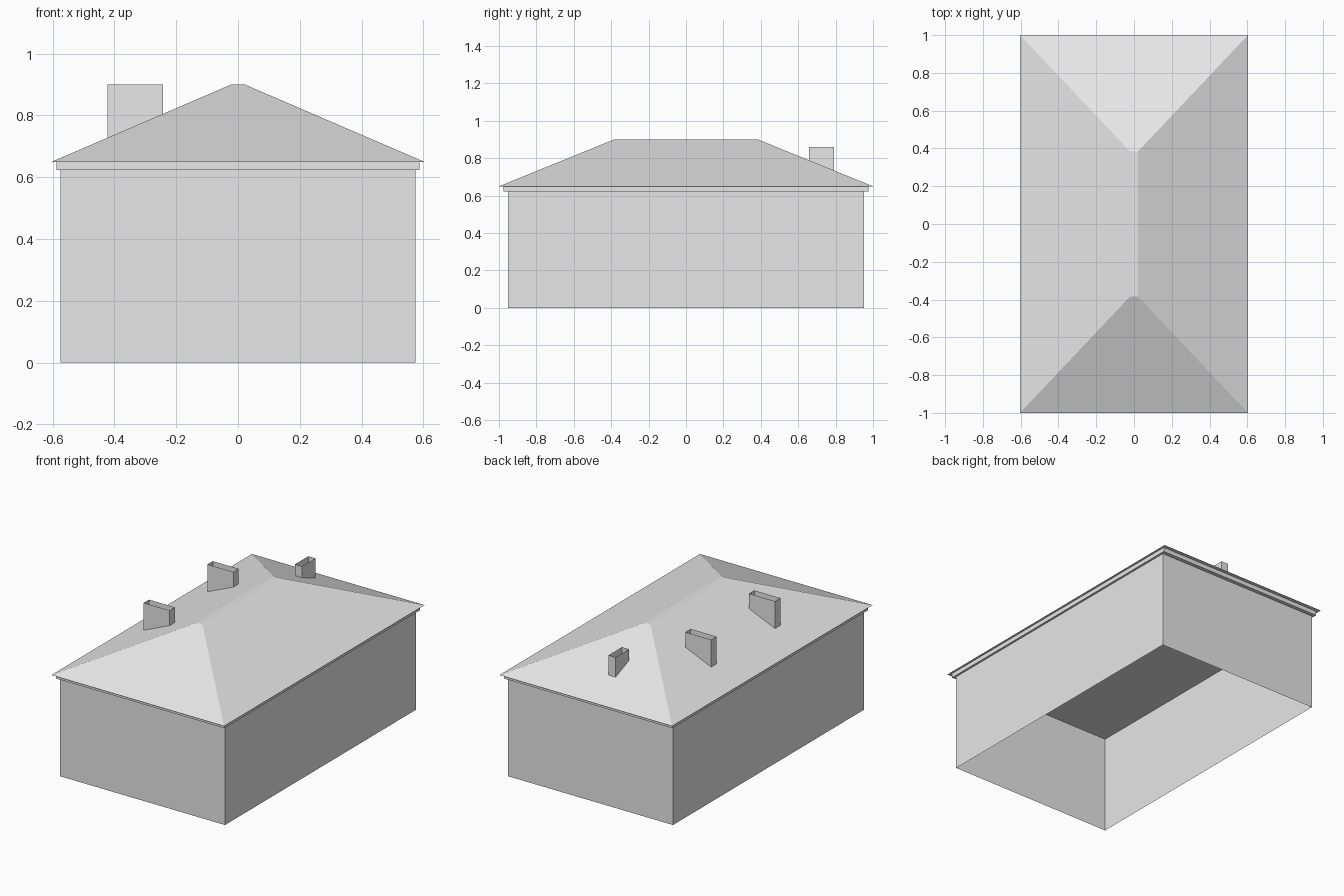
import bpy
import bmesh

cube = bpy.data.objects.get("Cube")
if cube:
    bpy.data.objects.remove(cube, do_unlink=True)

grey = bpy.data.materials.new("plain_grey")
grey.use_nodes = True
grey.diffuse_color = (0.8, 0.8, 0.8, 1)
grey.node_tree.nodes["Principled BSDF"].inputs["Base Color"].default_value = (0.8, 0.8, 0.8, 1)

EAVE_X, EAVE_Y, EAVE_Z = 0.603, 1.0, 0.65
RIDGE_X, RIDGE_Y, RIDGE_Z = 0.022, 0.385, 0.9
SOFFIT_Z = 0.623


def slope_height(x, y):
    """Height of the hipped roof surface over a point."""
    along_x = (EAVE_X - abs(x)) / (EAVE_X - RIDGE_X)
    along_y = (EAVE_Y - abs(y)) / (EAVE_Y - RIDGE_Y)
    return EAVE_Z + (RIDGE_Z - EAVE_Z) * min(along_x, along_y, 1)


def rectangle(x0, x1, y0, y1):
    return [(x0, y0), (x1, y0), (x1, y1), (x0, y1)]


def loft(name, lower, upper, cap_bottom=False, cap_top=False):
    """Join two four-cornered rings with side walls and optional caps."""
    bm = bmesh.new()
    low = [bm.verts.new(p) for p in lower]
    top = [bm.verts.new(p) for p in upper]
    for i in range(4):
        j = (i + 1) % 4
        bm.faces.new((low[i], low[j], top[j], top[i]))
    if cap_bottom:
        bm.faces.new(low[::-1])
    if cap_top:
        bm.faces.new(top)
    mesh = bpy.data.meshes.new(name)
    bm.to_mesh(mesh)
    bm.free()
    mesh.materials.append(grey)
    obj = bpy.data.objects.new(name, mesh)
    bpy.context.collection.objects.link(obj)
    return obj


def ring(half_x, half_y, z):
    return [(x, y, z) for x, y in rectangle(-half_x, half_x, -half_y, half_y)]


# Walls, open underneath
loft("walls", ring(0.575, 0.951, 0), ring(0.575, 0.951, SOFFIT_Z))

# Fascia band, whose underside is also the ceiling
loft("fascia", ring(0.588, 0.975, SOFFIT_Z), ring(0.588, 0.975, EAVE_Z), cap_bottom=True)

# Hipped roof with a narrow flat ridge
loft("roof", ring(EAVE_X, EAVE_Y, EAVE_Z), ring(RIDGE_X, RIDGE_Y, RIDGE_Z),
     cap_bottom=True, cap_top=True)


def chimney(name, x0, x1, y0, y1, top):
    """Open thin-walled shaft that stands on the roof slope."""
    corners = rectangle(x0, x1, y0, y1)
    loft(name, [(x, y, slope_height(x, y)) for x, y in corners],
         [(x, y, top) for x, y in corners])


# Chimneys: two on the right slope, one on the back slope
chimney("front_chimney", -0.423, -0.242, -0.336, -0.283, RIDGE_Z)
chimney("middle_chimney", -0.423, -0.242, 0.3, 0.353, RIDGE_Z)
chimney("back_chimney", -0.063, -0.013, 0.657, 0.791, 0.86)
